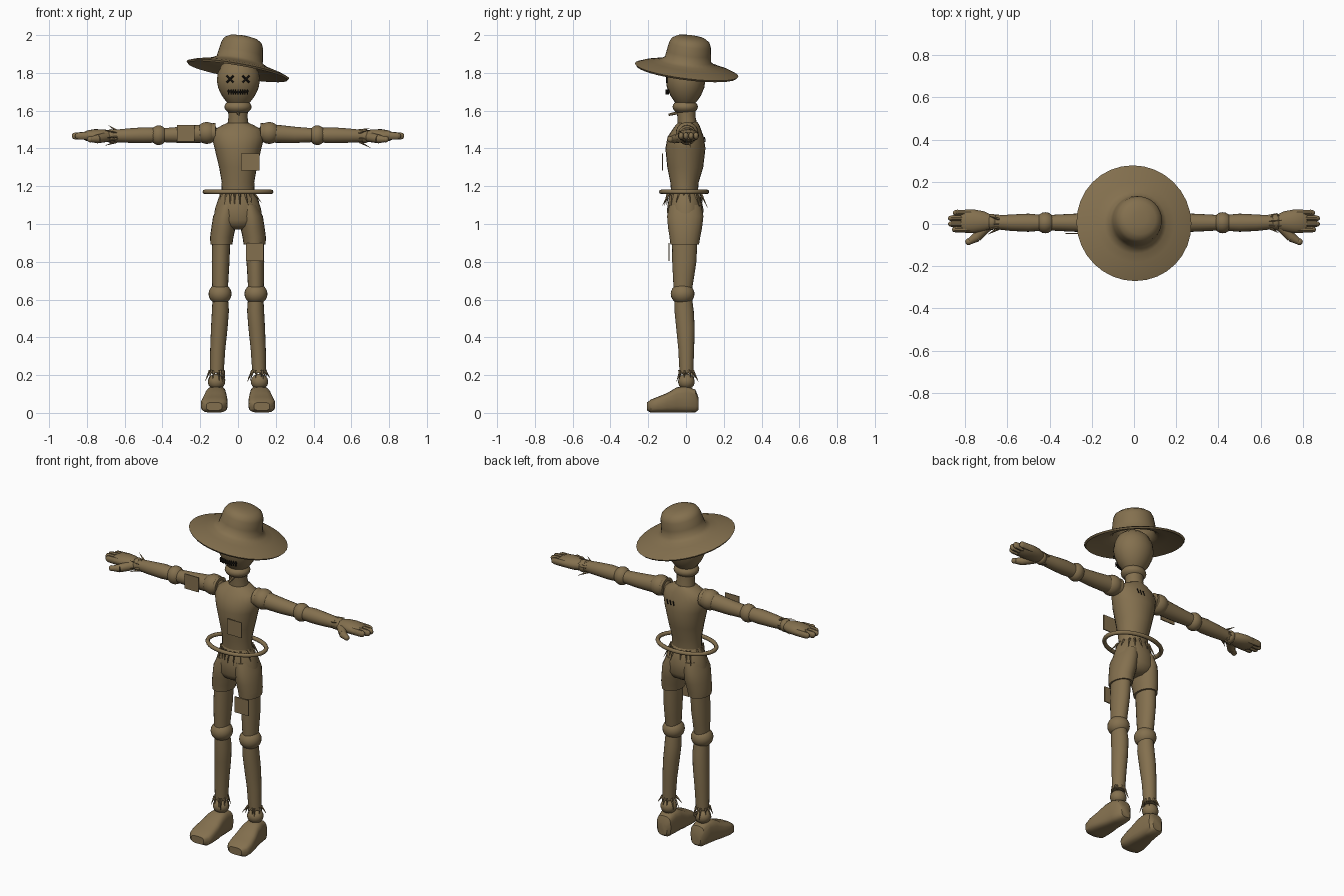
import bpy, bmesh, math, random
from mathutils import Vector, Matrix

random.seed(4)
if "Cube" in bpy.data.objects:
    bpy.data.objects.remove(bpy.data.objects["Cube"])


def material(name, rgb):
    m = bpy.data.materials.new(name)
    m.use_nodes = True
    m.diffuse_color = (*rgb, 1)
    m.node_tree.nodes["Principled BSDF"].inputs["Base Color"].default_value = (*rgb, 1)
    return m


BURLAP = material("burlap brown", (0.23, 0.162, 0.077))
THREAD = material("dark thread", (0.012, 0.01, 0.007))


def finish(name, bm, mat=BURLAP, angle=40):
    bmesh.ops.recalc_face_normals(bm, faces=bm.faces[:])
    me = bpy.data.meshes.new(name)
    bm.to_mesh(me)
    bm.free()
    me.materials.append(mat)
    ob = bpy.data.objects.new(name, me)
    bpy.context.collection.objects.link(ob)
    bpy.ops.object.select_all(action="DESELECT")
    bpy.context.view_layer.objects.active = ob
    ob.select_set(True)
    bpy.ops.object.shade_smooth_by_angle(angle=math.radians(angle))
    return ob


def loft(bm, rings, axis="z", n=20, power=1.0, side=1):
    """Skin ellipses (t, centre u, centre v, radius u, radius v) strung along an axis."""
    loops = []
    for t, cu, cv, ru, rv in rings:
        loop = []
        for i in range(n):
            a = math.tau * i / n
            c, s = math.cos(a), math.sin(a)
            u = cu + ru * math.copysign(abs(c) ** power, c)
            v = cv + rv * math.copysign(abs(s) ** power, s)
            p = {"z": (u, v, t), "x": (t, u, v), "y": (u, t, v)}[axis]
            loop.append(bm.verts.new((p[0] * side, p[1], p[2])))
        loops.append(loop)
    for a, b in zip(loops, loops[1:]):
        for i in range(n):
            j = (i + 1) % n
            bm.faces.new((a[i], a[j], b[j], b[i]))
    bm.faces.new(loops[0])
    bm.faces.new(loops[-1])


def lofted(name, rings, **kw):
    bm = bmesh.new()
    loft(bm, rings, **kw)
    return finish(name, bm)


def ball(name, centre, radii):
    bm = bmesh.new()
    mat = Matrix.Translation(centre) @ Matrix.Diagonal((*radii, 1))
    bmesh.ops.create_uvsphere(bm, u_segments=20, v_segments=12, radius=1, matrix=mat)
    return finish(name, bm)


def rod(bm, a, b, r1, r2, n=6):
    """Tapered rod between two points."""
    a, b = Vector(a), Vector(b)
    d = b - a
    rot = d.to_track_quat("Z", "Y").to_matrix().to_4x4()
    bmesh.ops.create_cone(bm, cap_ends=True, segments=n, radius1=r1, radius2=r2,
                          depth=d.length, matrix=Matrix.Translation((a + b) / 2) @ rot)


def straw(name, base, direction, r1, r2, length, count):
    """Ring of thin spikes leaving a cuff."""
    bm = bmesh.new()
    q = Vector(direction).to_track_quat("Z", "Y")
    for i in range(count):
        a = math.tau * (i + random.uniform(-.3, .3)) / count
        out = Vector((math.cos(a), math.sin(a), 0))
        ln = length * random.uniform(.65, 1.1)
        p = Vector(base) + q @ (out * r1)
        e = Vector(base) + q @ (out * random.uniform(r1, r2) + Vector((0, 0, ln)))
        rod(bm, p, e, .007, .0008, 4)
    finish(name, bm)


def patch(name, x, y, z, w, h):
    bm = bmesh.new()
    bmesh.ops.create_cube(bm, size=1, matrix=Matrix.Translation((x, y, z))
                          @ Matrix.Diagonal((w, .006, h, 1)))
    finish(name, bm)


# Hat: drooping brim and tall crown, spun as one profile and tipped
profile = [(.276, -.002), (.24, .012), (.19, .025), (.15, .036), (.124, .052), (.118, .09),
           (.111, .135), (.1, .158), (.075, .173), (.035, .18)]
bm = bmesh.new()
inside = [(r - .008, z - .01) for r, z in reversed(profile)]
loft(bm, [(z, 0, 0, r, r) for r, z in inside + profile], n=32)
hat = finish("hat", bm, angle=50)
hat.location = (0, .004, 1.818)
hat.rotation_euler = (-.125, .17, 0)

# Head, padded neck roll and neck
lofted("head", [(z, .002, -.002, r, r * .92) for z, r in
                [(1.63, .045), (1.65, .066), (1.68, .088), (1.72, .107), (1.76, .114),
                 (1.8, .109), (1.84, .09), (1.865, .06), (1.88, .02)]])
ball("neck_roll", (0, -.004, 1.62), (.072, .067, .04))
lofted("neck", [(1.62, 0, 0, .055, .052), (1.57, 0, .002, .05, .048), (1.5, 0, .01, .06, .055)])

# Stitched eyes and mouth
bm = bmesh.new()
for cx in (-.042, .042):
    for s in (-1, 1):
        rod(bm, (cx - .018, -.102, 1.767 - .018 * s), (cx + .018, -.102, 1.767 + .018 * s), .005, .005)
rod(bm, (-.054, -.091, 1.703), (0, -.105, 1.697), .005, .005)
rod(bm, (0, -.105, 1.697), (.054, -.091, 1.703), .005, .005)
for i in range(-4, 5):
    x = i * .0125
    y = -.105 + abs(x) * .25
    rod(bm, (x, y, 1.685), (x, y, 1.713), .0035, .0035)
finish("face_stitches", bm, THREAD)

# Small tie at the throat and a row of stitches on the back
bm = bmesh.new()
rod(bm, (0, -.04, 1.59), (.005, -.092, 1.578), .009, .006)
finish("throat_tie", bm)
bm = bmesh.new()
for x in (.01, .03, .05):
    rod(bm, (x, .101, 1.435), (x + .008, .098, 1.46), .003, .003)
finish("back_stitches", bm, THREAD)

# Torso and pelvis
lofted("torso", [(1.54, 0, .01, .045, .05), (1.525, 0, .008, .08, .062), (1.5, 0, .004, .125, .076),
                 (1.46, 0, -.002, .138, .096), (1.4, 0, -.003, .124, .106),
                 (1.3, 0, -.004, .1, .095), (1.22, 0, -.008, .086, .075),
                 (1.16, 0, -.008, .087, .07)], n=24)
lofted("pelvis", [(1.17, 0, -.008, .085, .07), (1.14, 0, -.006, .102, .085),
                  (1.08, 0, -.004, .122, .096), (1.02, 0, -.004, .13, .094),
                  (.99, 0, -.004, .1, .08), (.972, 0, -.004, .05, .05)], n=24)
straw("waist_straw", (0, -.008, 1.165), (0, 0, -1), .088, .135, .075, 18)

# Loose hoop belt
bm = bmesh.new()
hoop = [[bm.verts.new(((.176 + .012 * math.cos(b)) * math.cos(a),
                       (.121 + .012 * math.cos(b)) * math.sin(a) - .01,
                       1.17 + .012 * math.sin(b)))
         for b in (math.tau * j / 8 for j in range(8))]
        for a in (math.tau * i / 36 for i in range(36))]
for i in range(36):
    for j in range(8):
        a, b = hoop[i], hoop[(i + 1) % 36]
        k = (j + 1) % 8
        bm.faces.new((a[j], b[j], b[k], a[k]))
finish("hoop_belt", bm, angle=60)

# Limbs, repeated for both sides
for side, s in (("left", 1), ("right", -1)):
    # Arm with ball joints
    ball(side + "_shoulder", (s * .165, .006, 1.482), (.058, .06, .058))
    lofted(side + "_upper_arm", [(.12, .006, 1.485, .054, .05), (.2, .006, 1.478, .046, .048),
                                 (.3, .006, 1.472, .042, .043), (.41, .006, 1.47, .036, .036)],
           axis="x", side=s)
    ball(side + "_elbow", (s * .42, .006, 1.47), (.046, .05, .052))
    lofted(side + "_forearm", [(.42, .006, 1.47, .036, .038), (.5, .006, 1.47, .043, .042),
                               (.58, .006, 1.468, .039, .038), (.66, .008, 1.466, .032, .032)],
           axis="x", side=s)
    ball(side + "_wrist", (s * .672, .01, 1.465), (.03, .038, .037))
    straw(side + "_wrist_straw", (s * .64, .008, 1.466), (s, 0, 0), .03, .066, .058, 9)
    # Hand
    lofted(side + "_palm", [(.67, .01, 1.465, .03, .028), (.71, .012, 1.467, .048, .034),
                            (.76, .013, 1.468, .056, .034), (.8, .013, 1.467, .055, .028),
                            (.82, .013, 1.467, .045, .018)], axis="x", side=s)
    bm = bmesh.new()
    for y, tip in ((.053, .858), (.027, .88), (0, .88), (-.026, .862)):
        loft(bm, [(.77, y, 1.467, .014, .022), (tip - .02, y, 1.466, .0145, .02),
                  (tip - .006, y, 1.466, .011, .015), (tip, y, 1.466, .004, .006)],
             axis="x", n=10, side=s)
    finish(side + "_fingers", bm)
    bm = bmesh.new()
    rod(bm, (s * .695, -.01, 1.46), (s * .745, -.062, 1.45), .026, .023, 12)
    rod(bm, (s * .745, -.062, 1.45), (s * .782, -.085, 1.448), .023, .014, 12)
    bmesh.ops.create_uvsphere(bm, u_segments=12, v_segments=8, radius=.016,
                              matrix=Matrix.Translation((s * .783, -.084, 1.448)))
    finish(side + "_thumb", bm, angle=60)

    # Shorts leg, thigh, knee, shin and ankle
    lofted(side + "_shorts_leg", [(1.1, .055, -.004, .05, .085), (1.04, .07, -.004, .062, .096),
                                  (.98, .077, -.005, .064, .09), (.93, .086, -.006, .062, .081),
                                  (.892, .088, -.007, .058, .076)], side=s)
    lofted(side + "_thigh", [(.95, .088, -.006, .048, .068), (.8, .092, -.009, .047, .064),
                             (.72, .094, -.013, .044, .056), (.63, .095, -.018, .04, .046)], side=s)
    ball(side + "_knee", (s * .095, -.018, .63), (.061, .063, .056))
    lofted(side + "_shin", [(.62, .094, -.016, .04, .046), (.54, .093, -.01, .045, .051),
                            (.45, .099, -.003, .044, .049), (.34, .107, .001, .04, .042),
                            (.21, .112, .002, .036, .036)], side=s)
    straw(side + "_ankle_straw", (s * .112, 0, .225), (0, 0, -1), .036, .07, .055, 11)
    ball(side + "_ankle", (s * .114, .002, .165), (.046, .044, .042))
    # Foot: wide toe rising to the ankle
    lofted(side + "_foot", [(.065, .112, .05, .03, .035), (.05, .112, .063, .046, .06),
                            (.0, .114, .072, .052, .071), (-.05, .118, .068, .058, .067),
                            (-.1, .122, .053, .067, .052), (-.15, .126, .043, .071, .042),
                            (-.185, .126, .036, .066, .035), (-.206, .126, .034, .042, .022)],
           axis="y", power=.62, side=s)

# Sewn-on patches
patch("chest_patch", .065, -.124, 1.328, .096, .092)
patch("thigh_patch", .088, -.09, .852, .092, .094)
patch("arm_patch", -.277, -.045, 1.48, .094, .088)
